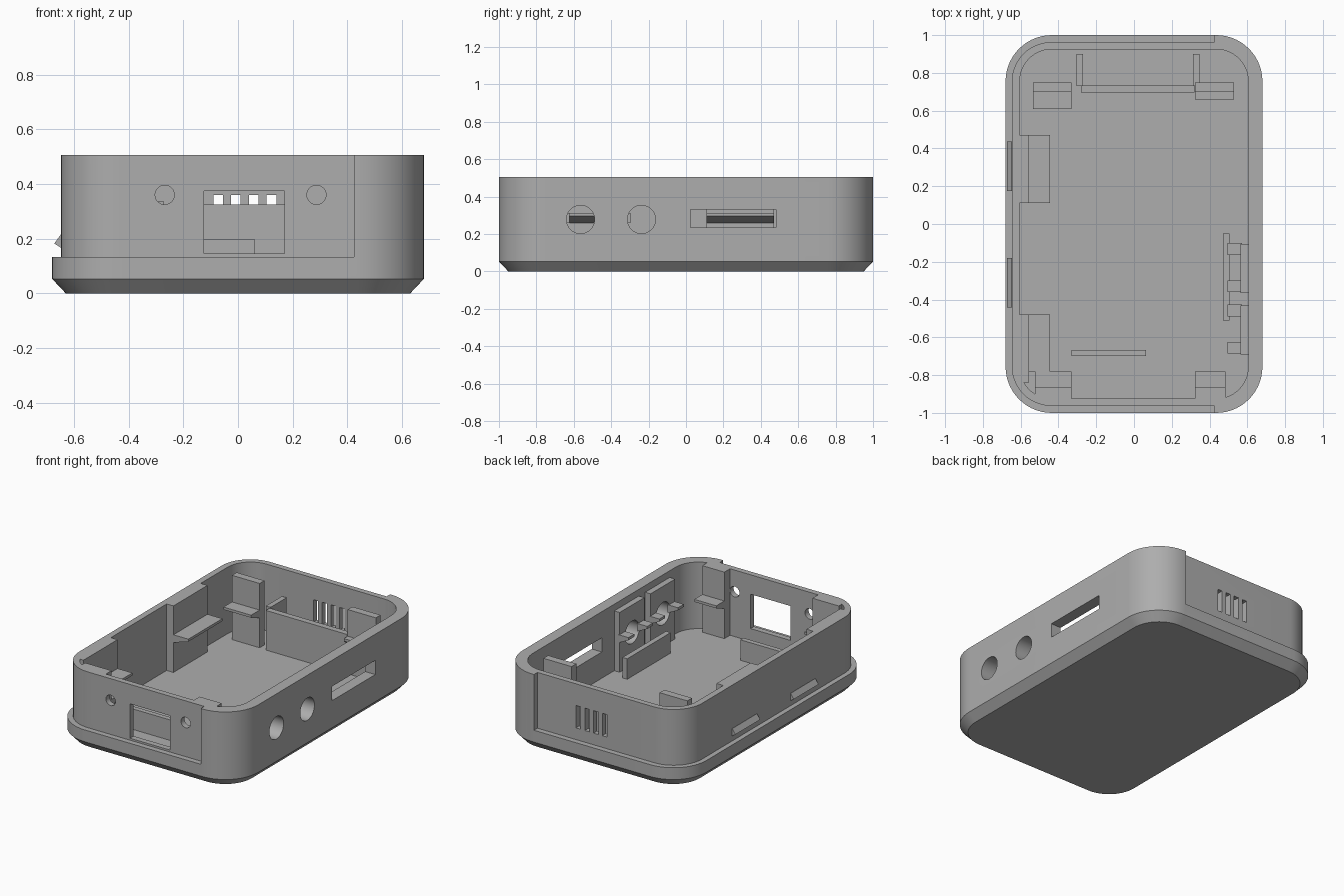
import bpy, bmesh, math
from mathutils import Vector

if "Cube" in bpy.data.objects:
    bpy.data.objects.remove(bpy.data.objects["Cube"])

grey = bpy.data.materials.new("plain grey")
grey.diffuse_color = (0.42, 0.42, 0.42, 1)
grey.use_nodes = True
grey.node_tree.nodes["Principled BSDF"].inputs["Base Color"].default_value = grey.diffuse_color

TOP, FLOOR, LEDGE = 0.505, 0.053, 0.132


def add(name, bm):
    bmesh.ops.recalc_face_normals(bm, faces=bm.faces)
    me = bpy.data.meshes.new(name)
    bm.to_mesh(me)
    bm.free()
    me.materials.append(grey)
    ob = bpy.data.objects.new(name, me)
    bpy.context.collection.objects.link(ob)
    return ob


def loft(name, rings):
    bm = bmesh.new()
    loops = [[bm.verts.new(p) for p in r] for r in rings]
    n = len(loops[0])
    bm.faces.new(loops[0])
    bm.faces.new(loops[-1])
    for a, b in zip(loops, loops[1:]):
        for i in range(n):
            j = (i + 1) % n
            bm.faces.new((a[i], a[j], b[j], b[i]))
    return add(name, bm)


def rounded(hx, hy, r, z, seg=14):
    pts = []
    for k, (sx, sy) in enumerate(((1, 1), (-1, 1), (-1, -1), (1, -1))):
        for i in range(seg + 1):
            a = math.pi / 2 * (k + i / seg)
            pts.append((sx * (hx - r) + r * math.cos(a),
                        sy * (hy - r) + r * math.sin(a), z))
    return pts


def box(name, x0, x1, y0, y1, z0, z1):
    return loft(name, [[(x0, y0, z), (x1, y0, z), (x1, y1, z), (x0, y1, z)]
                       for z in (z0, z1)])


def cylinder(name, a, b, r, n=40):
    a, b = Vector(a), Vector(b)
    q = (b - a).to_track_quat('Z', 'Y')
    circle = [q @ Vector((r * math.cos(t * math.tau / n), r * math.sin(t * math.tau / n), 0))
              for t in range(n)]
    return loft(name, [[p + c for c in circle] for p in (a, b)])


def cut(ob, cutter):
    m = ob.modifiers.new("cut", 'BOOLEAN')
    m.operation, m.solver, m.object = 'DIFFERENCE', 'EXACT', cutter
    bpy.context.view_layer.objects.active = ob
    bpy.ops.object.modifier_apply(modifier=m.name)
    bpy.data.objects.remove(cutter)


def clip(name, start, along, out, profile=None):
    # wedge-shaped catch with a flat top and sloping underside
    s, l, o = (Vector((*v, 0)) for v in (start, along, out))
    prof = profile or [(-0.1, 0.26), (0, 0.26), (1, 0.295), (1, 0.312), (-0.1, 0.312)]
    return loft(name, [[s + k * l + u * o + Vector((0, 0, z)) for u, z in prof]
                       for k in (0, 1)])


# Tray shell with chamfered base
shell = loft("case_shell", [rounded(0.63, 0.95, 0.195, 0),
                            rounded(0.68, 1.0, 0.245, FLOOR),
                            rounded(0.68, 1.0, 0.245, TOP)])
cut(shell, loft("cavity", [rounded(0.605, 0.925, 0.17, z) for z in (FLOOR + 0.007, 0.7)]))

# Stepped lip around the left three sides
step = box("step", -1, 0.425, -1.3, 1.3, LEDGE, 0.8)
cut(step, loft("lip_core", [rounded(0.647, 0.963, 0.21, z) for z in (0, 1)]))
cut(shell, step)

# Front window, screw holes, side slot and rear vents
cut(shell, box("window", -0.125, 0.17, -1.1, -0.88, 0.145, 0.375))
for x in (-0.268, 0.287):
    cut(shell, cylinder("screw_hole", (x, -1.1, 0.36), (x, -0.85, 0.36), 0.035))
cut(shell, box("side_slot", 0.5, 0.8, 0.025, 0.48, 0.235, 0.33))
for i in range(4):
    x = -0.09 + i * 0.065
    cut(shell, box("vent", x, x + 0.035, 0.85, 1.1, 0.21, 0.36))

# Jack mounting plates with round openings and paired catches
JACKS = (-0.238, -0.564)
for y in JACKS:
    cut(shell, cylinder("jack_hole", (0.5, y, 0.278), (0.8, y, 0.278), 0.075))
for y in JACKS:
    plate = box("jack_plate", 0.565, 0.612, y - 0.128, y + 0.132, FLOOR, 0.46)
    cut(plate, cylinder("jack_opening", (0.4, y, 0.278), (0.8, y, 0.278), 0.075))
    for y0 in (y - 0.122, y + 0.075):
        clip("jack_catch", (0.566, y0), (0, 0.062), (-0.07, 0))

# Low inner walls
box("jack_stop_wall", 0.47, 0.505, -0.51, -0.05, FLOOR, 0.197)
box("front_stop_wall", -0.33, 0.063, -0.70, -0.667, FLOOR, 0.197)
box("divider_panel", -0.28, 0.32, 0.695, 0.735, FLOOR, 0.325)
for x in (-0.305, 0.312):
    box("divider_rib", x, x + 0.035, 0.73, 0.90, FLOOR, 0.335)

# Board posts with catches: left wall
for y0, y1, c0 in ((0.11, 0.47, 0.11), (-0.84, -0.48, -0.78)):
    box("left_post", -0.615, -0.555, y0, y1, FLOOR, TOP)
    clip("left_catch", (-0.555, c0), (0, y1 - c0), (0.11, 0))

# Front wall posts
for x0, x1 in ((-0.525, -0.33), (0.322, 0.485)):
    box("front_post", x0, x1, -0.935 if x1 < 0 else -0.93, -0.865, FLOOR, TOP)
    clip("front_catch", (x0, -0.865), (x1 - x0, 0), (0, 0.085))

# Rear free-standing posts
for x0, x1, d in ((-0.535, -0.33, 0.09), (0.322, 0.53, 0.042)):
    box("rear_post", x0, x1, 0.70, 0.75, FLOOR, 0.49)
    clip("rear_catch", (x0, 0.70), (x1 - x0, 0), (0, -d))

# Snap ridges on the outside of the left wall
for y in (0.175, -0.442):
    clip("snap_ridge", (-0.648, y), (0, 0.262), (-0.024, 0),
         [(-0.4, 0.167), (0, 0.167), (1, 0.182), (0, 0.215), (-0.4, 0.215)])

# Smooth the curved walls, keep edges crisp
for ob in bpy.context.scene.objects:
    ob.select_set(True)
bpy.context.view_layer.objects.active = shell
bpy.ops.object.shade_smooth_by_angle(angle=math.radians(30))
